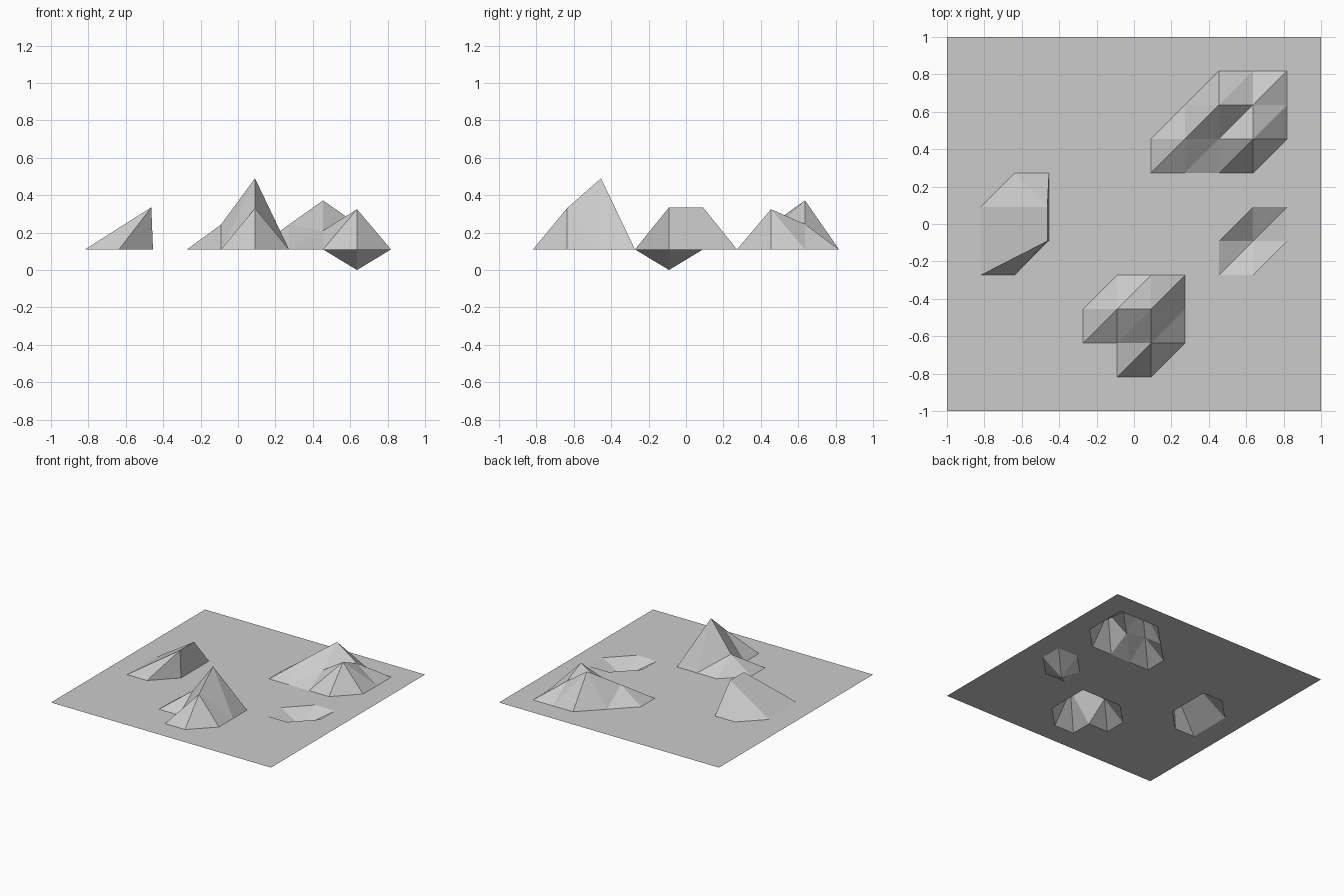
import bpy
import bmesh

if "Cube" in bpy.data.objects:
    bpy.data.objects.remove(bpy.data.objects["Cube"])

SEGMENTS = 11
STEP = 2 / SEGMENTS
GROUND = 0.11

# Sculpted grid points: (column, row) -> (sideways shift, height)
SCULPT = {
    # front hill
    (5, 3): (0, 0.243), (6, 3): (0, 0.49), (6, 2): (0, 0.33),
    # back right ridge
    (7, 8): (0, 0.243), (8, 8): (0, 0.21), (9, 8): (0, 0.325),
    (8, 9): (0, 0.372), (9, 9): (0, 0.245),
    # left hill, leaning over to a steep side
    (2, 5): (0.173, 0.335), (2, 6): (0.173, 0.335),
    # pit
    (9, 5): (0, 0.0),
}

# Flat terrain sheet
bm = bmesh.new()
bmesh.ops.create_grid(bm, x_segments=SEGMENTS, y_segments=SEGMENTS, size=1)

# Split every square along the same diagonal
for face in list(bm.faces):
    low = min(face.verts, key=lambda v: v.co.x + v.co.y)
    high = max(face.verts, key=lambda v: v.co.x + v.co.y)
    bmesh.utils.face_split(face, low, high)

# Raise the hills and sink the pit
for v in bm.verts:
    cell = (round((v.co.x + 1) / STEP), round((v.co.y + 1) / STEP))
    shift, height = SCULPT.get(cell, (0, GROUND))
    v.co.x += shift
    v.co.z = height

bm.normal_update()
mesh = bpy.data.meshes.new("terrain")
bm.to_mesh(mesh)
bm.free()
terrain = bpy.data.objects.new("terrain", mesh)
bpy.context.collection.objects.link(terrain)
